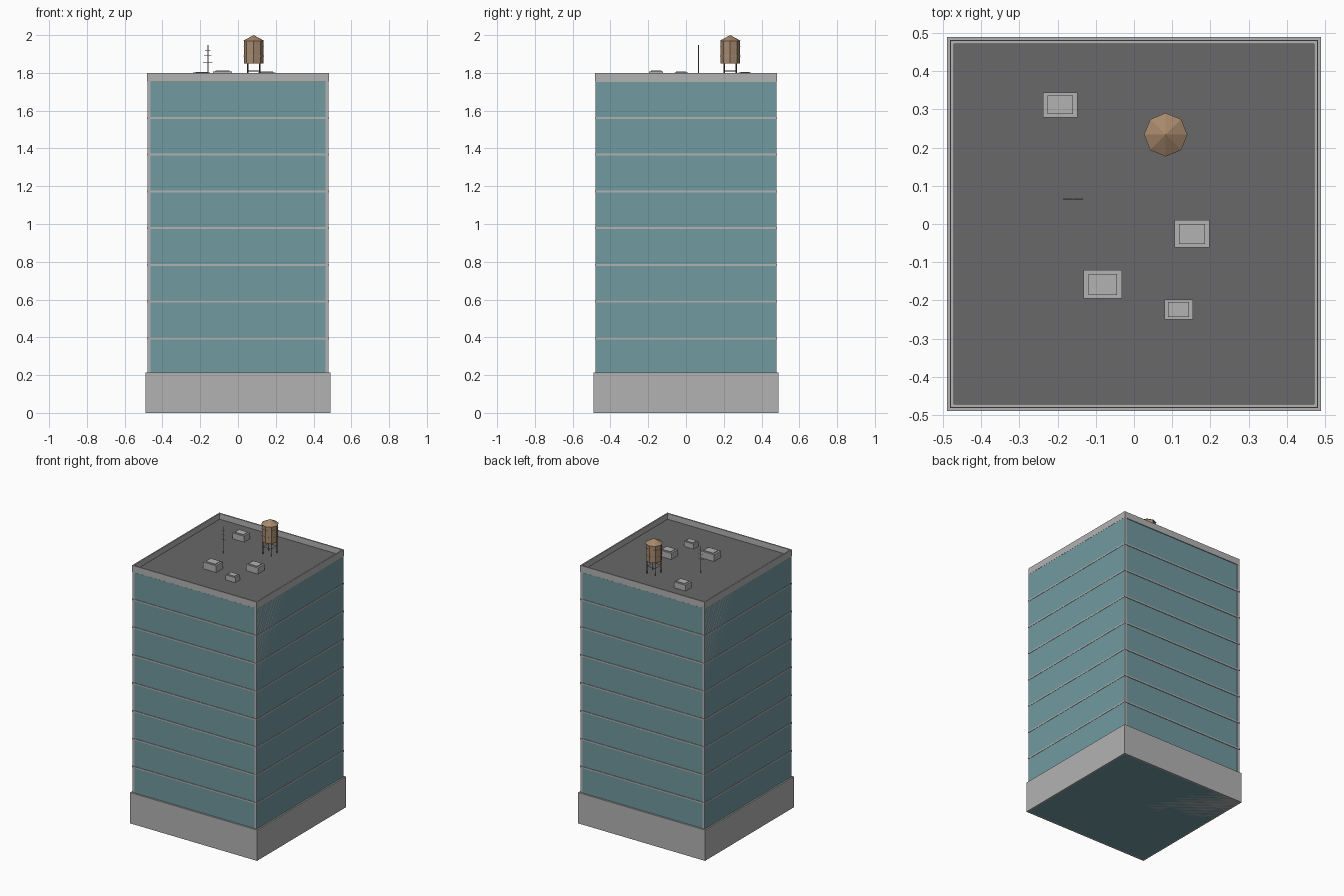
import bpy, bmesh
from math import cos, sin, pi, radians
from mathutils import Matrix, Vector

if "Cube" in bpy.data.objects:
    bpy.data.objects.remove(bpy.data.objects["Cube"], do_unlink=True)


def material(name, rgb):
    m = bpy.data.materials.new(name)
    m.use_nodes = True
    m.diffuse_color = (*rgb, 1)
    m.node_tree.nodes["Principled BSDF"].inputs["Base Color"].default_value = (*rgb, 1)
    return m


concrete = material("concrete", (0.45, 0.45, 0.45))
glass = material("blue green glass", (0.165, 0.32, 0.35))
roofing = material("dark roofing", (0.138, 0.138, 0.143))
wood = material("tank wood", (0.39, 0.25, 0.15))
metal = material("dark metal", (0.08, 0.08, 0.08))
galvanised = material("galvanised metal", (0.3, 0.3, 0.3))


def finish(name, bm, mat):
    mesh = bpy.data.meshes.new(name)
    bm.to_mesh(mesh)
    bm.free()
    mesh.materials.append(mat)
    ob = bpy.data.objects.new(name, mesh)
    bpy.context.collection.objects.link(ob)


def add_box(bm, lo, hi):
    lo, hi = Vector(lo), Vector(hi)
    mat = Matrix.Translation((lo + hi) / 2) @ Matrix.Diagonal((*(hi - lo), 1))
    bmesh.ops.create_cube(bm, size=1, matrix=mat)


def box(name, lo, hi, mat):
    bm = bmesh.new()
    add_box(bm, lo, hi)
    finish(name, bm, mat)


def add_cone(bm, x, y, z0, z1, r0, r1, sides=8):
    bmesh.ops.create_cone(bm, cap_ends=True, segments=sides, radius1=r0, radius2=r1,
                          depth=z1 - z0, matrix=Matrix.Translation((x, y, (z0 + z1) / 2)))


def add_rod(bm, a, b, r):
    a, b = Vector(a), Vector(b)
    turn = (b - a).to_track_quat('Z', 'Y').to_matrix().to_4x4()
    bmesh.ops.create_cone(bm, cap_ends=True, segments=4, radius1=r, radius2=r,
                          depth=(b - a).length, matrix=Matrix.Translation((a + b) / 2) @ turn)


BASE, HALF, DECK, TOP = 0.215, 0.48, 1.755, 1.80

# Glazed core running the full height and width
box("glass_core", (-HALF, -0.478, 0), (HALF, 0.478, DECK - 0.002), glass)

# Ground floor skirt, open underneath around the core
bm = bmesh.new()
add_box(bm, (-0.49, -0.49, 0), (0.49, 0.49, BASE))
finish("ground_floor", bm, concrete)

# Solid side walls, flush with the core
for side, s in (("left", 1), ("right", -1)):
    xs = sorted((s * 0.463, s * HALF))
    box(side + "_wall", (xs[0], -HALF, BASE), (xs[1], HALF, DECK), concrete)

# Floor slab edges
bm = bmesh.new()
for i in range(1, 8):
    z = 0.2 + 0.1945 * i
    add_box(bm, (-0.482, -0.482, z - 0.005), (0.482, 0.482, z + 0.005))
finish("floor_slabs", bm, concrete)

# Roof deck and parapet ring
box("roof_deck", (-0.475, -0.475, DECK - 0.005), (0.475, 0.475, DECK + 0.005), roofing)
bm = bmesh.new()
for s in (-1, 1):
    a, b = sorted((s * 0.472, s * 0.481))
    add_box(bm, (a, -0.481, DECK), (b, 0.481, TOP))
    add_box(bm, (-0.472, a, DECK), (0.472, b, TOP))
finish("parapet", bm, concrete)

# Rooftop air units, each with a slightly raised lid
units = [(-0.193, 0.312, 0.09, 0.066, 1.806), (0.152, -0.026, 0.092, 0.072, 1.808),
         (-0.082, -0.158, 0.10, 0.074, 1.812), (0.117, -0.224, 0.074, 0.052, 1.80)]
for i, (x, y, w, d, top) in enumerate(units, 1):
    bm = bmesh.new()
    add_box(bm, (x - w / 2, y - d / 2, DECK), (x + w / 2, y + d / 2, top - 0.005))
    add_box(bm, (x - w * 0.37, y - d * 0.37, top - 0.01), (x + w * 0.37, y + d * 0.37, top))
    finish(f"air_unit_{i}", bm, concrete)

# Water tank: staved drum, conical lid, hoops
TX, TY = 0.083, 0.234
bm = bmesh.new()
add_cone(bm, TX, TY, 1.85, 1.971, 0.052, 0.052)
finish("tank_drum", bm, wood)
bm = bmesh.new()
add_cone(bm, TX, TY, 1.969, 2.0, 0.057, 0.0)
finish("tank_lid", bm, wood)
bm = bmesh.new()
for z in (1.89, 1.938):
    add_cone(bm, TX, TY, z - 0.002, z + 0.002, 0.0535, 0.0535)
finish("tank_hoops", bm, galvanised)

# Tank stand: four legs with braces
bm = bmesh.new()
feet = [(TX + 0.045 * cos(radians(45) + i * pi / 2),
         TY + 0.045 * sin(radians(45) + i * pi / 2)) for i in range(4)]
for i, p in enumerate(feet):
    q = feet[(i + 1) % 4]
    add_rod(bm, (*p, DECK), (*p, 1.852), 0.0035)
    add_rod(bm, (*p, 1.81), (*q, 1.81), 0.0015)
finish("tank_stand", bm, metal)

# Antenna mast with crossbars
AX, AY = -0.16, 0.066
bm = bmesh.new()
add_rod(bm, (AX, AY, DECK), (AX, AY, 1.948), 0.0025)
for z, r in ((1.857, 0.026), (1.89, 0.019), (1.92, 0.014)):
    add_rod(bm, (AX - r, AY, z), (AX + r, AY, z), 0.0012)
finish("antenna", bm, galvanised)
